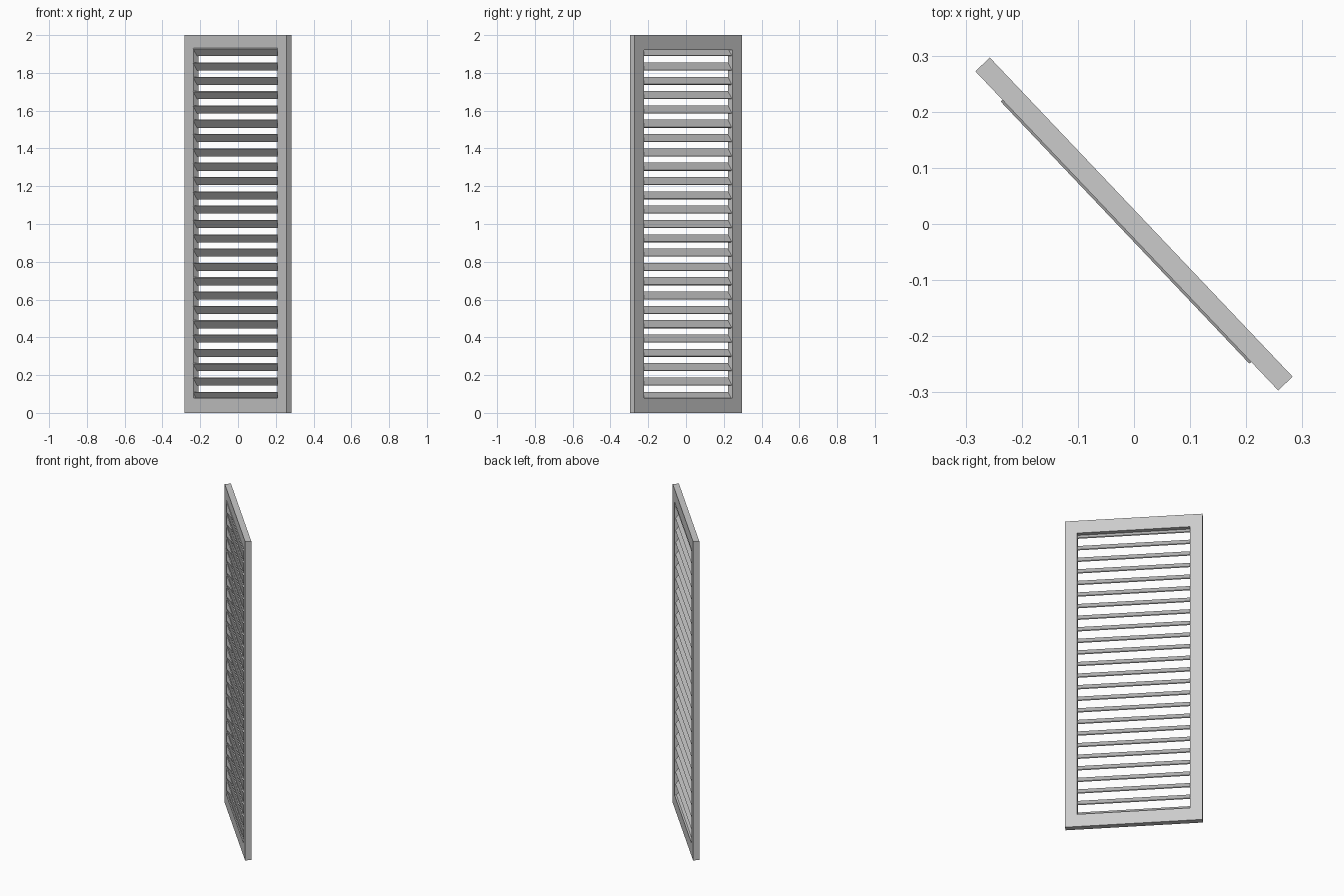
import bpy, bmesh
from math import radians
from mathutils import Matrix

if "Cube" in bpy.data.objects:
    bpy.data.objects.remove(bpy.data.objects["Cube"])

WIDTH, HEIGHT, DEPTH = 0.784, 2.0, 0.0355
STILE, RAIL = 0.07, 0.08
TURN = Matrix.Rotation(radians(-46.5), 4, 'Z')


def add_object(name, bm):
    bmesh.ops.recalc_face_normals(bm, faces=bm.faces)
    mesh = bpy.data.meshes.new(name)
    bm.to_mesh(mesh)
    bm.free()
    obj = bpy.data.objects.new(name, mesh)
    bpy.context.collection.objects.link(obj)
    obj.matrix_world = TURN
    return obj


# One-piece frame: outer and inner rectangles at the front and the back
bm = bmesh.new()


def rectangle(inset_x, inset_z, y):
    x = WIDTH / 2 - inset_x
    lo, hi = inset_z, HEIGHT - inset_z
    return [bm.verts.new((a, y, b)) for a, b in ((-x, lo), (x, lo), (x, hi), (-x, hi))]


loops = [rectangle(0, 0, -DEPTH / 2), rectangle(0, 0, DEPTH / 2),
         rectangle(STILE, RAIL, DEPTH / 2), rectangle(STILE, RAIL, -DEPTH / 2)]
for k in range(4):
    a, b = loops[k], loops[(k + 1) % 4]
    for i in range(4):
        j = (i + 1) % 4
        bm.faces.new((a[i], a[j], b[j], b[i]))
add_object("shutter_frame", bm)

# Slats: front edge high, back edge low, poking slightly out of the front
COUNT, PITCH = 25, 0.0758
SLAT_LEN, SLAT_THICK, TILT = 0.049, 0.006, radians(-53)
for n in range(COUNT):
    bm = bmesh.new()
    z = 1.0 + (n - (COUNT - 1) / 2) * PITCH
    place = (Matrix.Translation((0, -0.005, z)) @ Matrix.Rotation(TILT, 4, 'X')
             @ Matrix.Diagonal((WIDTH - 2 * STILE, SLAT_LEN, SLAT_THICK, 1)))
    bmesh.ops.create_cube(bm, size=1, matrix=place)
    add_object(f"slat_{n + 1:02d}", bm)
